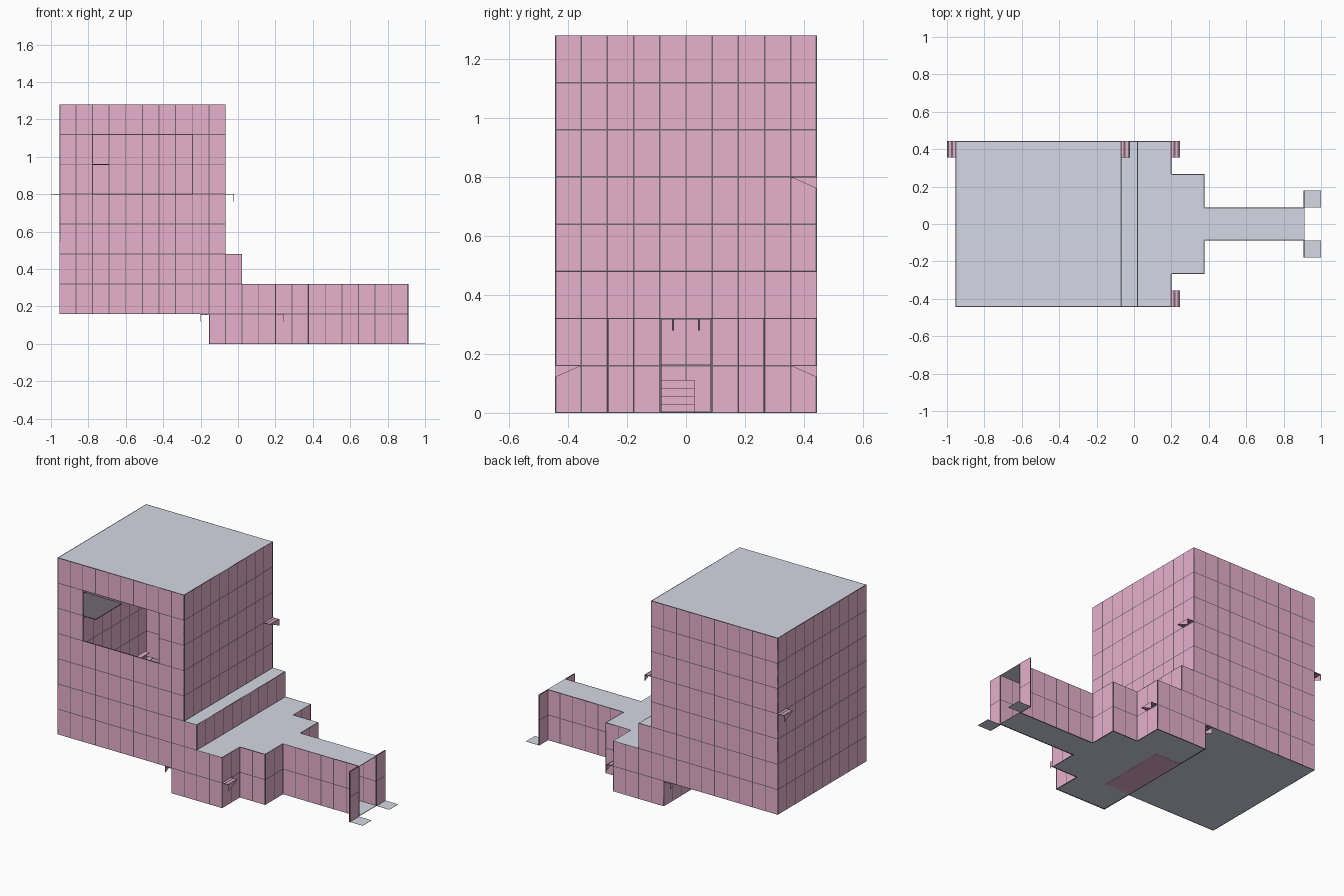
import bpy, bmesh, math
from mathutils import Vector

if "Cube" in bpy.data.objects:
    bpy.data.objects.remove(bpy.data.objects["Cube"])

C, L = 2 / 22.5, 0.16          # grid cell and storey height


def X(i): return -1 + C / 2 + C * i
def Y(j): return C * (j - 5)
def Z(k): return L * k


def material(name, rgb):
    m = bpy.data.materials.new(name)
    m.diffuse_color = (*rgb, 1)
    m.use_nodes = True
    m.node_tree.nodes["Principled BSDF"].inputs["Base Color"].default_value = m.diffuse_color
    return m


PINK = material("pink_panel", (0.80, 0.44, 0.61))
TRIM = material("dark_seam", (0.17, 0.14, 0.17))
GREY = material("grey_slab", (0.66, 0.69, 0.78))


def finish(bm, name, *mats):
    me = bpy.data.meshes.new(name)
    bm.to_mesh(me)
    bm.free()
    for m in mats:
        me.materials.append(m)
    ob = bpy.data.objects.new(name, me)
    bpy.context.collection.objects.link(ob)
    return ob


def box(name, lo, hi, mat):
    bm = bmesh.new()
    bmesh.ops.create_cube(bm, size=1)
    for v in bm.verts:
        v.co = Vector([a + (b - a) * (c + 0.5) for a, b, c in zip(lo, hi, v.co)])
    return finish(bm, name, mat)


def wall(name, a, b, k0, k1, skip=lambda i, k: False):
    """Panelled wall between grid points a and b; interior on the left."""
    n = abs(b[0] - a[0]) + abs(b[1] - a[1])
    p, q = Vector((X(a[0]), Y(a[1]), 0)), Vector((X(b[0]), Y(b[1]), 0))
    bm = bmesh.new()
    vs = {(i, k): bm.verts.new(p.lerp(q, i / n) + Vector((0, 0, Z(k))))
          for i in range(n + 1) for k in range(k0, k1 + 1)}
    for i in range(n):
        for k in range(k0, k1):
            if not skip(i, k):
                bm.faces.new([vs[i, k], vs[i + 1, k], vs[i + 1, k + 1], vs[i, k + 1]])
    bmesh.ops.delete(bm, geom=[v for v in bm.verts if not v.link_faces], context='VERTS')
    bm.normal_update()
    # dark seam around every panel
    rim = bmesh.ops.inset_individual(bm, faces=bm.faces[:], thickness=0.0035)["faces"]
    for f in rim:
        f.material_index = 1
    bm.normal_update()
    ob = finish(bm, name, PINK, TRIM)
    s = ob.modifiers.new("thickness", 'SOLIDIFY')
    s.thickness, s.offset = 0.006, -1
    return ob


def slab(name, i0, i1, j0, j1, z, mat=GREY, t=0.004):
    return box(name, (X(i0), Y(j0), z - t), (X(i1), Y(j1), z), mat)


# Tower walls, with the large front opening
wall("tower_front", (0, 0), (10, 0), 1, 8, lambda i, k: 2 <= i < 8 and 5 <= k < 7)
wall("tower_back", (10, 10), (0, 10), 1, 8)
wall("tower_left", (0, 10), (0, 0), 1, 8)
wall("tower_right", (10, 0), (10, 10), 3, 8)

# Raised step against the tower
wall("step_front", (10, 0), (11, 0), 2, 3)
wall("step_right", (11, 0), (11, 10), 2, 3)
wall("step_back", (11, 10), (10, 10), 2, 3)

# Low entrance wing narrowing in stages to a corridor
wall("wing_rear", (9, 10), (9, 0), 0, 1)
wall("wing_front", (9, 0), (13, 0), 0, 2, lambda i, k: i == 0 and k == 1)
wall("wing_back", (13, 10), (9, 10), 0, 2, lambda i, k: i == 3 and k == 1)
wall("wing_end_front", (13, 0), (13, 2), 0, 2)
wall("wing_end_back", (13, 8), (13, 10), 0, 2)
wall("lobby_front", (13, 2), (15, 2), 0, 2)
wall("lobby_back", (15, 8), (13, 8), 0, 2)
wall("lobby_end_front", (15, 2), (15, 4), 0, 2)
wall("lobby_end_back", (15, 6), (15, 8), 0, 2)
wall("corridor_front", (15, 4), (21, 4), 0, 2)
wall("corridor_back", (21, 6), (15, 6), 0, 2)

# Entrance side panels and their ground plates
for side, j in (("front", 3), ("back", 6)):
    wall("entrance_panel_" + side, (21, j), (21, j + 1), 0, 2)
    slab("entrance_plate_" + side, 21, 22, j, j + 1, 0.001, t=0.001)

# Roofs and floors
slab("tower_roof", 0, 10, 0, 10, Z(8))
slab("tower_floor", 0, 9, 0, 10, Z(1) + 0.004)
slab("step_roof", 10, 11, 0, 10, Z(3))
for name, z in (("roof", Z(2)), ("floor", 0.005)):
    slab("wing_" + name, 11 if name == "roof" else 9, 13, 0, 10, z)
    slab("lobby_" + name, 13, 15, 2, 8, z)
    slab("corridor_" + name, 15, 21, 4, 6, z)

# Grate under the wing and stairs rising into the tower
slab("floor_grate", 9, 11, 2.5, 7.5, 0.003, PINK, 0.003)
for s in range(4):
    x1 = X(11) - s * C / 2
    box("stair_step", (x1 - C / 2, Y(4), 0.005), (x1, Y(5.35), 0.028 * (s + 1)), PINK)

# Landing and steps seen through the tower opening
slab("inner_landing", 0, 3, 0, 3, Z(6), TRIM)
for s in range(4):
    x0 = X(6) + s * C / 3
    box("inner_step", (x0, Y(0.3), 0.78 - 0.025 * s), (x0 + C / 3, Y(1.3), 0.784 - 0.025 * s), PINK)


def bracket(name, i, out, j, sign, z):
    """Small slatted shelf with a triangular fin on its outer edge."""
    x0, x1 = X(i), X(i) + out * C / 2
    ya, yb = Y(j), Y(j) - sign * C      # ya is the outer corner
    for s in range(4):                  # alternating slats
        xs = sorted((x0 + (x1 - x0) * s / 4, x0 + (x1 - x0) * (s + 1) / 4))
        box(name + "_slat", (xs[0], min(ya, yb), z - 0.003),
            (xs[1], max(ya, yb), z), TRIM if s % 2 else PINK)
    bm = bmesh.new()
    bm.faces.new([bm.verts.new(c) for c in ((x1, ya, z), (x1, yb, z), (x1, ya, z - 0.04))])
    m = finish(bm, name + "_fin", PINK).modifiers.new("thickness", 'SOLIDIFY')
    m.thickness, m.offset = 0.002, 0


# Wall brackets on tower and wing
bracket("tower_bracket_left", 0, -1, 10, 1, Z(5))
bracket("tower_bracket_right", 10, 1, 10, 1, Z(5))
for side, j, sg in (("front", 0, -1), ("back", 10, 1)):
    bracket("wing_bracket_right_" + side, 13, 1, j, sg, Z(1))
    bracket("wing_bracket_left_" + side, 9, -1, j, sg, Z(1) - 0.002)

# Hanging fittings inside the corridor
for y in (-C / 2, C / 2):
    box("corridor_hanger", (X(19), y - 0.003, 0.28), (X(19.5), y + 0.003, Z(2) - 0.004), TRIM)
